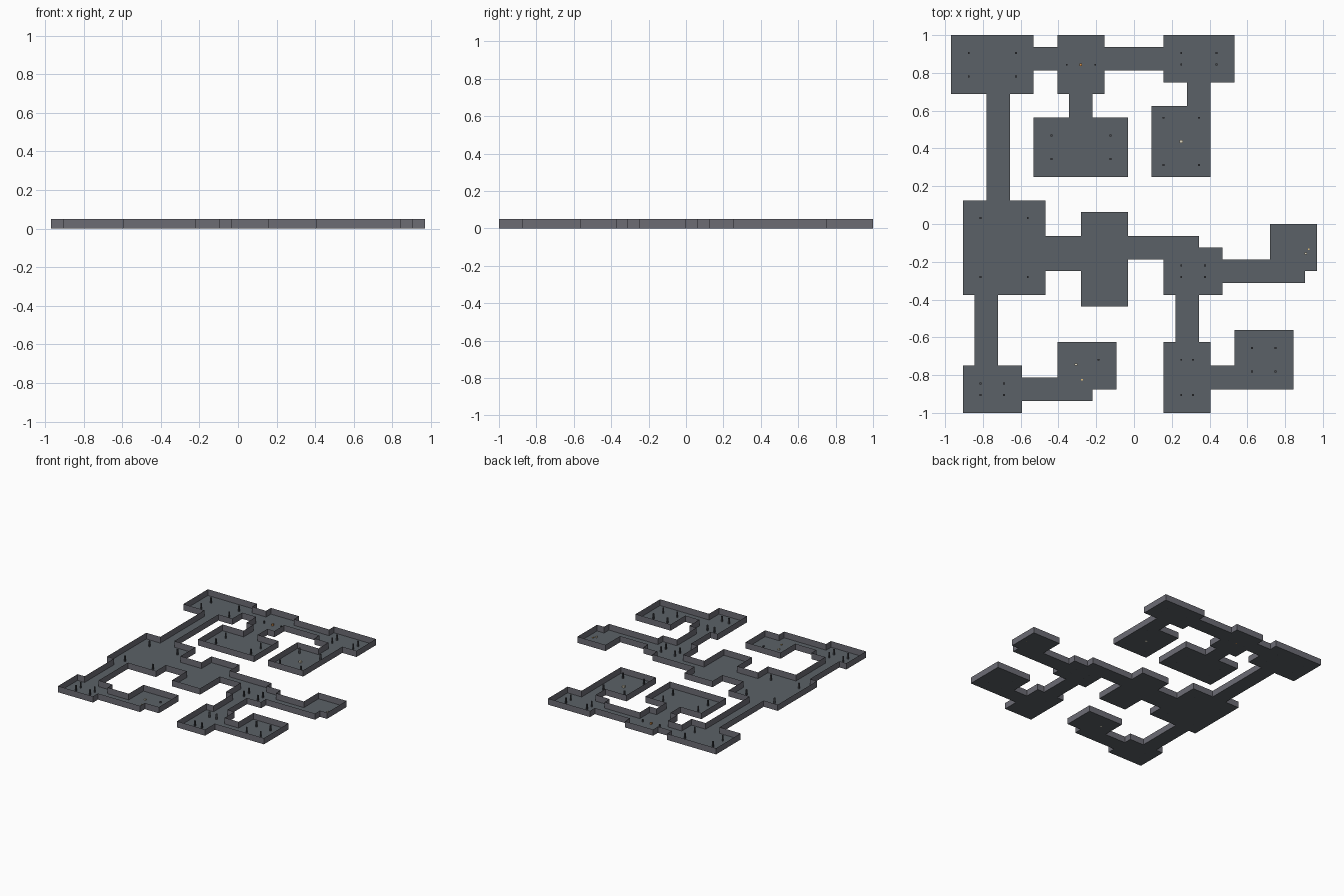
import bpy, bmesh

if "Cube" in bpy.data.objects:
    bpy.data.objects.remove(bpy.data.objects["Cube"])

T = 1 / 16            # tile size
H = 0.05              # wall height


def px(i):
    return -0.96875 + i * T


def py(j):
    return 1 - j * T


def material(name, rgb):
    m = bpy.data.materials.new(name)
    m.diffuse_color = (*rgb, 1)
    m.use_nodes = True
    m.node_tree.nodes["Principled BSDF"].inputs["Base Color"].default_value = m.diffuse_color
    return m


FLOOR = material("floor_slate", (0.105, 0.12, 0.135))
WALL = material("wall_grey", (0.15, 0.15, 0.175))
DARK = material("pillar_dark", (0.07, 0.075, 0.085))
GOLD = material("gold", (0.75, 0.52, 0.2))
BONE = material("bone", (0.75, 0.7, 0.55))
FLAME = material("ember", (0.7, 0.3, 0.08))


def finish(bm, name, mat):
    me = bpy.data.meshes.new(name)
    bm.to_mesh(me)
    bm.free()
    me.materials.append(mat)
    ob = bpy.data.objects.new(name, me)
    bpy.context.collection.objects.link(ob)
    return ob


def box(name, i, j, sx, sy, h, mat):
    bm = bmesh.new()
    bmesh.ops.create_cube(bm, size=1)
    for v in bm.verts:
        v.co = (px(i) + v.co.x * sx, py(j) + v.co.y * sy, (v.co.z + 0.5) * h)
    return finish(bm, name, mat)


# rooms: column start/end, row start/end, pillar inset in tiles (0 = none)
rooms = [
    (0, 7, 0, 5, 1.5), (9, 13, 0, 5, 0), (18, 24, 0, 4, 1.5),
    (17, 22, 6, 12, 1), (7, 15, 7, 12, 1.5), (1, 8, 14, 22, 1.5),
    (11, 15, 15, 23, 0), (18, 23, 18, 22, 1.5), (27, 31, 16, 20, 0),
    (18, 22, 26, 32, 1.5), (24, 29, 25, 30, 1.5), (1, 6, 28, 32, 1.5),
    (9, 14, 26, 30, 0),
]
corridors = [
    (7, 9, 1, 3), (13, 18, 1, 3), (20, 22, 4, 6), (10, 12, 5, 7),
    (3, 5, 5, 14), (8, 11, 17, 20), (15, 21, 17, 19), (23, 30, 19, 21),
    (19, 21, 22, 26), (22, 24, 28, 30), (2, 4, 22, 28), (6, 12, 29, 31),
]
tiles = {(i, j) for a, b, c, d in [r[:4] for r in rooms] + corridors
         for i in range(a, b) for j in range(c, d)}

# floor tiles
bm = bmesh.new()
for i, j in sorted(tiles):
    bm.faces.new([bm.verts.new((px(a), py(b), 0)) for a, b in
                  ((i, j + 1), (i + 1, j + 1), (i + 1, j), (i, j))])
bmesh.ops.remove_doubles(bm, verts=bm.verts[:], dist=1e-4)

# walls rise from the outer edges of the floor
wall = bmesh.new()
for e in [e for e in bm.edges if e.is_boundary]:
    loop = e.link_loops[0]
    a, b = loop.vert.co, loop.link_loop_next.vert.co
    wall.faces.new([wall.verts.new(p) for p in
                    (a, b, (b.x, b.y, H), (a.x, a.y, H))])
bmesh.ops.remove_doubles(wall, verts=wall.verts[:], dist=1e-4)
for m in (bm, wall):
    bmesh.ops.dissolve_limit(m, angle_limit=0.02, verts=m.verts[:], edges=m.edges[:])
finish(bm, "floor", FLOOR)
finish(wall, "walls", WALL)

# four pillars per pillared room
for a, b, c, d, s in rooms:
    if s:
        for i in (a + s, b - s):
            for j in (c + s, d - s):
                box("pillar", i, j, 0.01, 0.01, 0.045, DARK)

# altar with two side posts
box("altar", 11, 2.5, 0.012, 0.012, 0.015, FLAME)
for i in (9.8, 12.2):
    box("altar_post", i, 2.5, 0.008, 0.008, 0.02, DARK)

# treasure and small props
box("chest", 19.5, 9, 0.018, 0.016, 0.014, BONE)
box("chest", 10.6, 27.9, 0.015, 0.013, 0.01, BONE)
box("coin_pile", 11.1, 29.2, 0.009, 0.009, 0.006, GOLD)
box("chest", 30.05, 18.5, 0.013, 0.013, 0.01, BONE)
box("coin_pile", 30.3, 18.15, 0.009, 0.009, 0.006, GOLD)
box("crate", 12.5, 27.5, 0.01, 0.01, 0.012, DARK)
